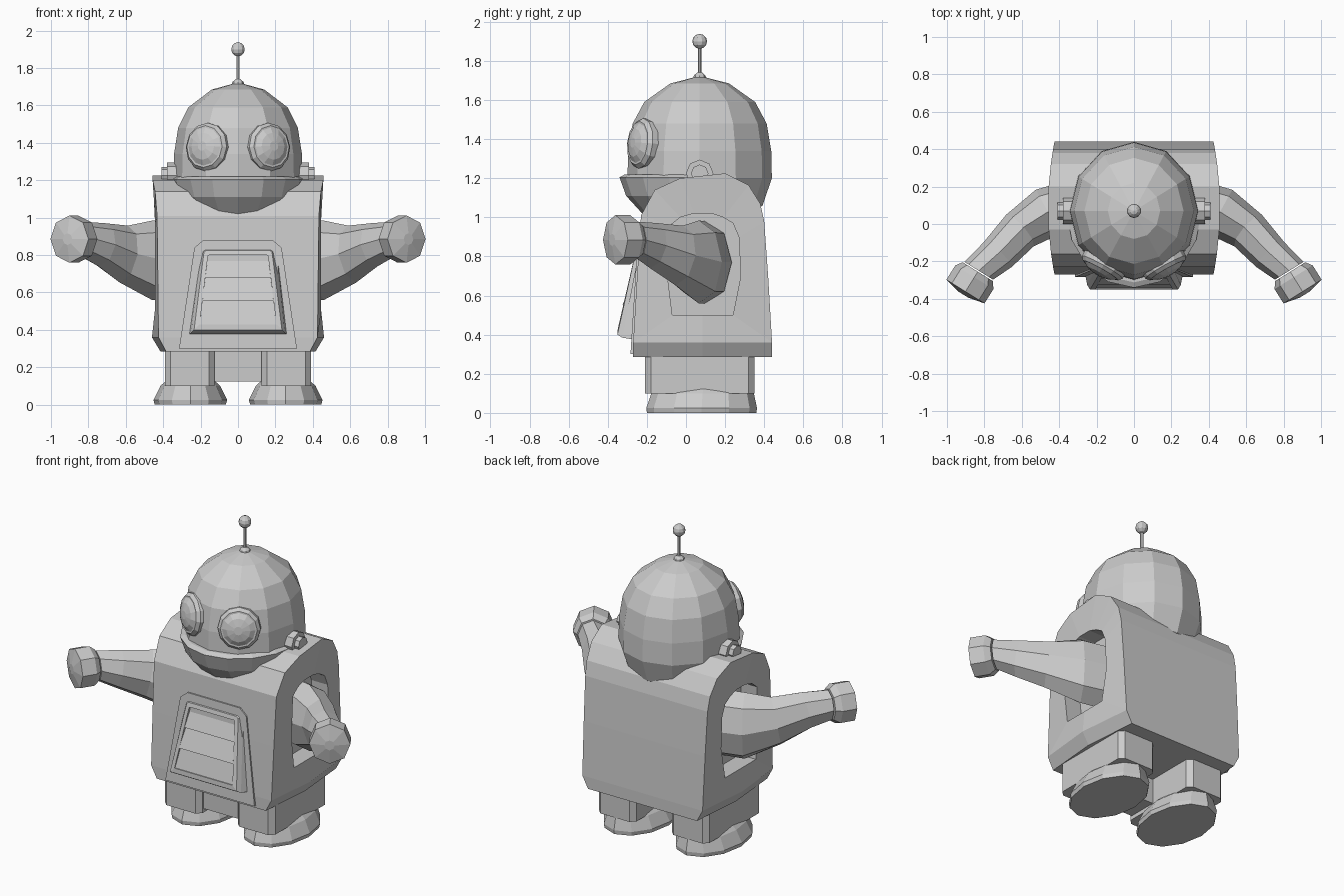
import bpy, bmesh, math
from mathutils import Vector

cube = bpy.data.objects.get("Cube")
if cube:
    bpy.data.objects.remove(cube, do_unlink=True)

grey = bpy.data.materials.new("plain grey")
grey.use_nodes = True
grey.diffuse_color = (0.6, 0.6, 0.6, 1)
grey.node_tree.nodes["Principled BSDF"].inputs["Base Color"].default_value = (0.6, 0.6, 0.6, 1)


def loft(name, rings, caps=True, closed=False):
    """Skin equal-sized rings of points into one flat-shaded part."""
    bm = bmesh.new()
    loops = [[bm.verts.new(p) for p in r] for r in rings]
    pairs = list(zip(loops, loops[1:]))
    if closed:
        pairs.append((loops[-1], loops[0]))
    for a, b in pairs:
        for i in range(len(a)):
            j = (i + 1) % len(a)
            bm.faces.new((a[i], a[j], b[j], b[i]))
    if caps and not closed:
        bm.faces.new(loops[0])
        bm.faces.new(loops[-1])
    bmesh.ops.recalc_face_normals(bm, faces=bm.faces)
    mesh = bpy.data.meshes.new(name)
    bm.to_mesh(mesh)
    bm.free()
    mesh.materials.append(grey)
    obj = bpy.data.objects.new(name, mesh)
    bpy.context.collection.objects.link(obj)
    return obj


def ring(center, axis, ru, rv, n=8):
    """Ellipse of n points around an axis; rv is the more vertical radius."""
    d = Vector(axis).normalized()
    u = d.cross(Vector((0, 0, 1))).normalized()
    v = u.cross(d)
    turns = [math.tau * i / n for i in range(n)]
    return [Vector(center) + u * ru * math.cos(t) + v * rv * math.sin(t) for t in turns]


def flat_ring(x, y, z, rx, ry, n=12, arc=math.tau, start=math.pi / 2):
    steps = n if arc == math.tau else n - 1
    return [(x + rx * math.cos(start + arc * i / steps),
             y + ry * math.sin(start + arc * i / steps), z) for i in range(n)]


def block(x0, x1, y0, y1, z, c):
    """Rectangle with cut corners."""
    return [(x0 + c, y0, z), (x1 - c, y0, z), (x1, y0 + c, z), (x1, y1 - c, z),
            (x1 - c, y1, z), (x0 + c, y1, z), (x0, y1 - c, z), (x0, y0 + c, z)]


# Body shell: side outline bulging in the middle, with a sunken arm opening
outline = [(-.27, .36), (.085, .36), (.44, .36), (.42, .7), (.40, .98), (.38, 1.07),
           (.32, 1.165), (.2, 1.225), (-.03, 1.2), (-.16, 1.14), (-.23, 1.01), (-.25, .7)]
opening = [(-.07, .5), (.085, .5), (.24, .5), (.28, .7), (.27, .9), (.24, .97),
           (.19, 1.0), (.13, 1.02), (.04, 1.02), (-.03, 1.0), (-.08, .96), (-.095, .7)]


def side_rings(s):
    edge = [(s * (.46 - .035 * ((y - .085) / .355) ** 2), y, z) for y, z in outline]
    hole = [[(s * x, y, z) for y, z in opening] for x in (.33, .445)]
    return [hole[0], hole[1], edge]


loft("body", side_rings(-1) + side_rings(1)[::-1])


def base_ring(z, w, m):
    return [(-w, -.27, z), (0, -.27, z), (w, -.27, z), (m, .085, z),
            (w, .44, z), (0, .44, z), (-w, .44, z), (-m, .085, z)]


loft("body_base", [base_ring(.285, .385, .415), base_ring(.36, .425, .46)])

# Head dome and the half bowl below the face
dome = [(.96, .18), (1.06, .30), (1.2, .345), (1.34, .342), (1.48, .32),
        (1.59, .265), (1.685, .14), (1.715, .03)]
loft("head", [flat_ring(0, .07, z, r, r * 1.07) for z, r in dome])
bowl = [(.95, .17), (1.01, .25), (1.11, .33), (1.205, .36), (1.22, .335)]
loft("chin_bowl", [flat_ring(0, .07, z, r, r * 1.14, 9, math.pi, math.pi) for z, r in bowl])

# Antenna
loft("antenna_base", [flat_ring(0, .07, z, r, r, 8) for z, r in ((1.7, .035), (1.725, .03), (1.74, .014))])
loft("antenna_rod", [flat_ring(0, .07, z, .009, .009, 6) for z in (1.72, 1.88)])
ball = [(1.9 - .038 * math.cos(math.pi * i / 6), max(.002, .038 * math.sin(math.pi * i / 6))) for i in range(7)]
loft("antenna_ball", [flat_ring(0, .07, z, r, r, 10) for z, r in ball])

# Chest grille: backing plate, raised frame, sloping slats


def chest_y(z):
    return -.272 + .038 * (z - .3) / .6


def trapezoid(bottom, top, zb, zt, cut, out):
    pts = [(-bottom, zb), (bottom, zb), (top + cut * .2, zt - cut), (top - cut, zt),
           (-top + cut, zt), (-top - cut * .2, zt - cut)]
    return [(x, chest_y(z) - out(z), z) for x, z in pts]


loft("chest_plate", [trapezoid(.315, .225, .3, .88, .04, lambda z: -.02),
                     trapezoid(.315, .225, .3, .88, .04, lambda z: .012)])


def swell(z):
    return .085 - .07 * max(0, (z - .5) / .34)


loft("grille_frame", [trapezoid(.262, .205, .375, .85, .01, lambda z: 0),
                      trapezoid(.25, .195, .385, .84, .01, lambda z: swell(z) - .025),
                      trapezoid(.235, .18, .4, .825, .01, lambda z: swell(z)),
                      trapezoid(.205, .16, .43, .8, .005, lambda z: swell(z)),
                      trapezoid(.205, .16, .43, .8, .005, lambda z: swell(z) - .03)])
for k in range(3):
    low, high = .43 + .123 * k, .553 + .123 * k
    rings = []
    for s in (-1, 1):
        section = [(low, .0), (low, swell(low) - .006), (high, swell(high) - .022), (high, .0)]
        rings.append([(s * (.205 - .045 * (z - .43) / .37), chest_y(z) - o, z) for z, o in section])
    loft("grille_slat", rings)

# Pelvis between the legs
loft("pelvis", [block(-.14, .14, -.17, .02, z, .01) for z in (.125, .3)])

# Paired parts
for s, side in ((-1, "right"), (1, "left")):
    # Goggle eye facing outward
    axis = Vector((s * .48, -.86, .1)).normalized()
    eye = Vector((s * .155, -.205, 1.375))
    loft(side + "_eye", [ring(eye + axis * d, axis, r, r * 1.04, 12) for d, r in
                         ((-.06, .125), (.03, .125), (.05, .108), (.05, .098), (.068, .07), (.078, .025))])
    # Hinge bolt on the shoulder
    for name, x0, x1, r in (("_hinge", .31, .38, .07), ("_hinge_bolt", .37, .41, .045)):
        loft(side + name, [ring((s * x, .07, 1.225), (1, 0, 0), r, r, 8) for x in (x0, x1)])
    # Curved tapering arm
    path = [((.31, .1, .77), (1, -.3, 0), .14, .21), ((.46, .065, .772), (1, -.55, 0), .135, .212),
            ((.61, -.035, .805), (.8, -.7, .2), .112, .155), ((.73, -.165, .855), (.65, -.75, .2), .1, .118),
            ((.83, -.25, .883), (.53, -.85, 0), .09, .095)]
    loft(side + "_arm", [ring((s * c[0], c[1], c[2]), (s * a[0], a[1], a[2]), u, v) for c, a, u, v in path])
    # Blunt hand
    axis = Vector((s * .53, -.85, 0)).normalized()
    hand = Vector((s * .835, -.255, .885))
    loft(side + "_hand", [ring(hand + axis * d, axis, r, r * 1.05) for d, r in
                          ((0, .095), (.035, .12), (.125, .12), (.145, .03))])
    # Leg and foot
    x0, x1 = sorted((s * .125, s * .39))
    loft(side + "_leg", [block(x0, x1, -.21, .35, z, .03) for z in (.1, .3)])
    loft(side + "_foot", [flat_ring(s * .255, y, z, rx, ry) for y, z, rx, ry in
                          ((.08, 0, .19, .28), (.08, .025, .197, .283), (.085, .1, .16, .262), (.09, .128, .13, .23))])
